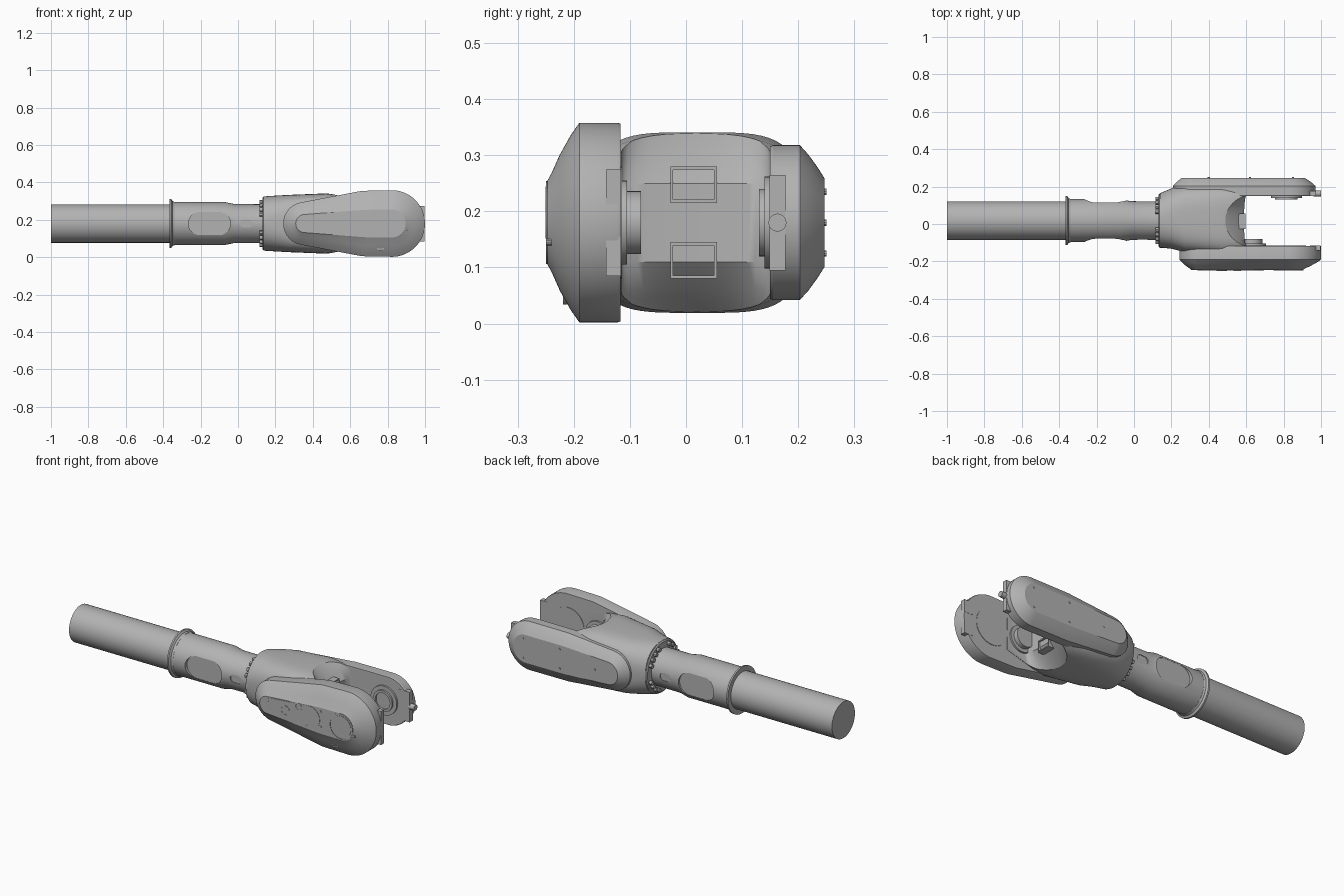
import bpy, bmesh, math
from mathutils import Vector

if "Cube" in bpy.data.objects:
    bpy.data.objects.remove(bpy.data.objects["Cube"])

CY, CZ = 0.018, 0.18          # long axis of the arm
grey = bpy.data.materials.new("satin_grey")
grey.diffuse_color = (0.45, 0.45, 0.45, 1)
grey.use_nodes = True
grey.node_tree.nodes["Principled BSDF"].inputs["Base Color"].default_value = grey.diffuse_color


def make(name, bm, angle=30):
    bmesh.ops.recalc_face_normals(bm, faces=bm.faces)
    me = bpy.data.meshes.new(name)
    bm.to_mesh(me)
    bm.free()
    me.materials.append(grey)
    ob = bpy.data.objects.new(name, me)
    bpy.context.collection.objects.link(ob)
    smooth(ob, angle)
    return ob


def smooth(ob, angle=30):
    bpy.ops.object.select_all(action='DESELECT')
    ob.select_set(True)
    bpy.context.view_layer.objects.active = ob
    bpy.ops.object.shade_smooth_by_angle(angle=math.radians(angle))


def loft(name, rings, angle=30):
    """Skin closed rings of equal point count and cap both ends."""
    bm = bmesh.new()
    loops = [[bm.verts.new(p) for p in r] for r in rings]
    n = len(loops[0])
    for a, b in zip(loops, loops[1:]):
        for i in range(n):
            bm.faces.new((a[i], a[(i + 1) % n], b[(i + 1) % n], b[i]))
    bm.faces.new(loops[0])
    bm.faces.new(loops[-1])
    return make(name, bm, angle)


def hull(circles, y, scale=1.0, n=96):
    """Outline wrapped around circles (x, radius) lying on the axis, at depth y."""
    pts = []
    for i in range(n):
        a = 2 * math.pi * (i + 0.5) / n
        c, s = math.cos(a), math.sin(a)
        x, r = max(circles, key=lambda k: k[0] * c + k[1] * scale)
        pts.append(Vector((x + r * scale * c, y, CZ + r * scale * s)))
    return pts


def section(x, y0, y1, hz, power, n=64):
    """Rounded-box cross-section across the long axis."""
    pts = []
    for i in range(n):
        a = 2 * math.pi * i / n
        c, s = math.cos(a), math.sin(a)
        f = lambda v: math.copysign(abs(v) ** (2 / power), v)
        pts.append((x, (y0 + y1) / 2 + (y1 - y0) / 2 * f(c), CZ + hz * f(s)))
    return pts


def turned(name, profile):
    return loft(name, [section(x, CY - r, CY + r, r, 2) for x, r in profile])


def disc(name, x, z, r, y0, y1, n=40):
    ring = lambda y: [(x + r * math.cos(2 * math.pi * i / n), y,
                       z + r * math.sin(2 * math.pi * i / n)) for i in range(n)]
    return loft(name, [ring(y0), ring(y1)])


def box(name, x0, x1, y0, y1, z0, z1):
    return loft(name, [[(x, y0, z0), (x, y1, z0), (x, y1, z1), (x, y0, z1)] for x in (x0, x1)])


def ring_trim(name, x, z, r, w, y0, y1, n=48):
    """Flat raised ring facing along y."""
    bm = bmesh.new()
    rows = []
    for rr, y in ((r, y0), (r, y1), (r - w, y1), (r - w, y0)):
        rows.append([bm.verts.new((x + rr * math.cos(2 * math.pi * i / n), y,
                                   z + rr * math.sin(2 * math.pi * i / n))) for i in range(n)])
    for k in range(4):
        a, b = rows[k], rows[(k + 1) % 4]
        for i in range(n):
            bm.faces.new((a[i], a[(i + 1) % n], b[(i + 1) % n], b[i]))
    return make(name, bm)


def cut(ob, cutter):
    m = ob.modifiers.new("cut", 'BOOLEAN')
    m.operation, m.object, m.solver = 'DIFFERENCE', cutter, 'EXACT'
    bpy.context.view_layer.objects.active = ob
    bpy.ops.object.modifier_apply(modifier=m.name)
    bpy.data.objects.remove(cutter)
    smooth(ob)


# Long tube and collar
turned("forearm_tube", [(-1, .103), (-.34, .103)])
turned("tube_collar", [(-.366, .131), (-.357, .131), (-.35, .12), (-.34, .116)])

# Wrist sleeve with flattened oval pads on both sides
sleeve = turned("wrist_sleeve", [(-.352, .115), (-.07, .115), (-.02, .104), (.14, .103)])
for side in (-1, 1):
    for circles, d in (([(-.203, .062), (-.102, .062)], .096), ([(.033, .022), (.057, .022)], .098)):
        cut(sleeve, loft("pad_cutter", [hull(circles, CY + side * d), hull(circles, CY + side * .2)]))

# Mounting flange and bolt clusters
turned("flange", [(.132, .138), (.137, .145), (.15, .145)])
for q in range(4):
    for k in range(4):
        a = math.radians(45 + 90 * q + (k - 1.5) * 15)
        y, z = CY + .124 * math.cos(a), CZ + .124 * math.sin(a)
        loft("flange_bolt", [[(x, y + .011 * math.cos(t * math.pi / 6), z + .011 * math.sin(t * math.pi / 6))
                              for t in range(12)] for x in (.116, .135)])

# Fork housing with a scooped crotch
housing = loft("fork_housing", [
    section(.14, CY - .144, CY + .147, .145, 2.2),
    section(.20, CY - .15, .19, .149, 2.6),
    section(.27, -.15, .205, .153, 3.2),
    section(.47, -.165, .205, .161, 4),
    section(.55, -.165, .2, .152, 4),
    section(.72, -.165, .2, .10, 4)], 35)
rings = []
for dz, d in ((-.2, .14), (-.165, .12), (-.12, .06), (-.07, .012), (.07, .012), (.12, .06), (.165, .12), (.2, .14)):
    arc = []
    for i in range(25):
        t = math.pi * i / 24
        arc.append((.6 - d * math.sin(t), .0175 - .1325 * math.cos(t), CZ + dz))
    rings.append(arc + [(.9, .15, CZ + dz), (.9, -.115, CZ + dz)])
cut(housing, loft("crotch_cutter", rings))

# Fork arms: tapering outlines stacked into domed covers
near = [(.357, .115), (.68, .175), (.822, .178)]
far = [(.32, .112), (.6, .137), (.833, .138)]
loft("near_arm", [hull(near, y, s) for y, s in
     ((-.117, .99), (-.122, 1), (-.19, 1), (-.205, .88), (-.225, .68), (-.24, .49), (-.247, .42))], 22)
loft("far_arm", [hull(far, y, s) for y, s in
     ((.15, .98), (.155, 1), (.203, 1), (.218, .88), (.235, .71), (.247, .57))], 22)

# Cover details on the near arm
loft("near_cover_panel", [hull([(.385, .046), (.62, .066)], y) for y in (-.246, -.2485)])
ring_trim("near_pivot_ring", .82, CZ, .074, .006, -.245, -.2495)
disc("near_pivot_cap", .82, CZ, .062, -.245, -.2485)
ring_trim("near_port_ring", .47, CZ, .028, .005, -.247, -.2505)
for x, z, y in ((.552, .223, -.244), (.762, .055, -.213)):
    ring_trim("cover_plug_rim", x, z, .021, .006, y + .02, y - .006)
    disc("cover_plug", x, z, .012, y + .02, y - .004)
for x, z in ((.60, .13), (.69, .145), (.69, .232), (.90, .145), (.36, .20)):
    disc("cover_screw", x, z, .006, -.24, -.2495, 10)

# Cover details on the far arm
for x, z in ((.40, .18), (.62, .235), (.62, .125), (.85, .235), (.85, .125)):
    disc("far_cover_screw", x, z, .006, .235, .25, 10)

# Hub on the near arm and bearing rings on the far arm
disc("near_hub_base", .63, CZ, .075, -.12, -.105)
disc("near_hub", .63, CZ, .056, -.12, -.08)
disc("near_inner_plate", .82, CZ, .10, -.118, -.1145)
disc("far_bearing_plate", .815, CZ, .082, .14, .155)
ring_trim("far_bearing_ring", .815, CZ, .06, .014, .13, .145)

# Stop blocks at the arm tips
for z in (.085, .205):
    box("near_tip_block", .94, .997, -.143, -.116, z, z + .07)
box("far_tip_block", .90, .972, .149, .177, .095, .265)
turn = [[(x, .163 + .016 * math.cos(i * math.pi / 10), CZ + .016 * math.sin(i * math.pi / 10))
         for i in range(20)] for x in (.96, 1.0)]
loft("far_tip_pin", turn)

# Hollow sockets in the fork crotch
for z in (.08, .215):
    socket = box("crotch_socket", .53, .597, -.028, .055, z, z + .065)
    cut(socket, box("socket_cutter", .56, .65, -.023, .05, z + .006, z + .059))
